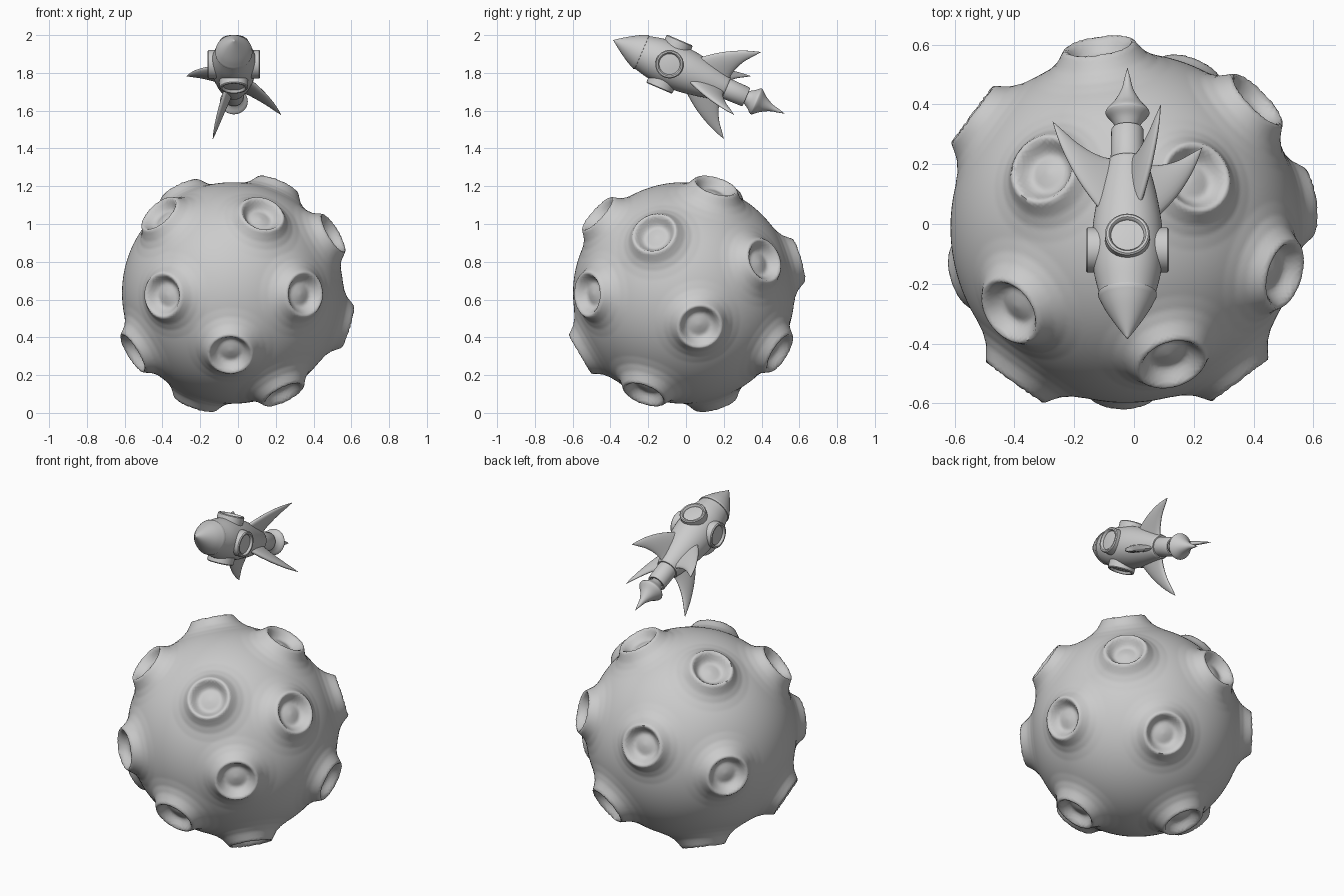
import bpy, bmesh, math
from mathutils import Vector, Matrix

if "Cube" in bpy.data.objects:
    bpy.data.objects.remove(bpy.data.objects["Cube"])

CENTRE = Vector((-0.028, -0.012, 0.635))
# crater directions on the planet
CRATERS = [Vector(c).normalized() for c in (
    (-.58, -.81, -.02), (.60, -.80, -.01), (-.02, -.86, -.51), (.245, -.72, .66),
    (-.61, -.44, .66), (.835, -.245, .495), (-.83, -.25, -.5), (-.432, .307, .848),
    (.373, .265, .889), (.69, .67, .27), (-.14, .955, .27), (-.80, .59, .02),
    (.952, .135, -.28), (.425, -.33, -.845), (.34, .80, -.5), (-.31, .26, -.91))]
# crater section: distance from its middle, height above planet centre
SECTION = [(0, .600), (.035, .595), (.06, .591), (.075, .595), (.09, .615), (.104, .643),
           (.112, .650), (.12, .645), (.135, .629), (.16, .608), (.2, .592), (.25, .586)]


def finish(name, bm, matrix=None, angle=40):
    bmesh.ops.recalc_face_normals(bm, faces=bm.faces)
    me = bpy.data.meshes.new(name)
    bm.to_mesh(me)
    bm.free()
    ob = bpy.data.objects.new(name, me)
    bpy.context.collection.objects.link(ob)
    if matrix:
        ob.matrix_world = matrix
    bpy.ops.object.select_all(action='DESELECT')
    ob.select_set(True)
    bpy.context.view_layer.objects.active = ob
    bpy.ops.object.shade_smooth_by_angle(angle=math.radians(angle))
    return ob


def smooth_path(pts, steps=5):
    """Catmull-Rom curve through the points."""
    p = [Vector(q) for q in pts]
    p = [2 * p[0] - p[1]] + p + [2 * p[-1] - p[-2]]
    out = []
    for i in range(1, len(p) - 2):
        a, b, c, d = p[i - 1:i + 3]
        for k in range(steps):
            t = k / steps
            out.append(.5 * (2 * b + (c - a) * t + (2 * a - 5 * b + 4 * c - d) * t * t
                             + (3 * b - a - 3 * c + d) * t ** 3))
    return [tuple(v) for v in out] + [tuple(p[-2])]


def lathe(name, profile, matrix, segs=48):
    """Revolve (radius, height) points about local z."""
    bm = bmesh.new()
    vs = [bm.verts.new((max(r, 0), 0, h)) for r, h in profile]
    es = [bm.edges.new(e) for e in zip(vs, vs[1:])]
    bmesh.ops.spin(bm, geom=vs + es, cent=(0, 0, 0), axis=(0, 0, 1),
                   angle=2 * math.pi, steps=segs)
    bmesh.ops.remove_doubles(bm, verts=bm.verts, dist=1e-5)
    return finish(name, bm, matrix)


def section_height(d):
    for (d0, h0), (d1, h1) in zip(SECTION, SECTION[1:]):
        if d < d1:
            return h0 + (h1 - h0) * (d - d0) / (d1 - d0) - .586
    return 0


# planet with raised craters
bm = bmesh.new()
bmesh.ops.create_icosphere(bm, subdivisions=7, radius=1)
for v in bm.verts:
    n = v.co.normalized()
    r = .586
    for c in CRATERS:
        dot = n.dot(c)
        if dot > .9:
            r += section_height(.63 * math.acos(min(1, dot)))
    v.co = n * r
finish("planet", bm, Matrix.Translation(CENTRE), 80)

# rocket frame: nose tip at origin, local z towards the nose
tilt = math.radians(23.2)
c, s = math.cos(tilt), math.sin(tilt)
ROCKET = Matrix(((1, 0, 0, -.022), (0, s, -c, -.386), (0, c, s, 1.974), (0, 0, 0, 1)))


def along(pts):
    """(distance from nose, radius) to lathe points."""
    return [(r, -d) for d, r in pts]


# nose, body, nozzle, flame
nose = smooth_path([(0, 0), (.05, .036), (.11, .074), (.158, .098)])
lathe("nose_cone", along(nose + [(.166, .098), (.168, .085), (.168, 0)]), ROCKET)
body = smooth_path([(.166, .094), (.25, .113), (.34, .119), (.43, .114),
                    (.53, .097), (.60, .08), (.648, .066)])
lathe("body", along([(.166, 0)] + body + [(.652, .062), (.652, 0)]), ROCKET)
lathe("nozzle", along([(.64, 0), (.64, .054), (.66, .056), (.762, .054), (.768, .05),
                       (.768, .042), (.74, .038), (.74, 0)]), ROCKET)
flame = smooth_path([(.765, .034), (.795, .052), (.818, .071), (.832, .071), (.865, .044),
                     (.91, .02), (.95, .01), (.99, 0)])
lathe("flame", along([(.745, 0), (.745, .032)] + flame), ROCKET)

# four portholes round the body
rim = [(0, .130), (.03, .129), (.055, .126), (.057, .134), (.062, .139), (.07, .139),
       (.075, .134), (.075, .07), (0, .07)]
for i in range(4):
    m = (ROCKET @ Matrix.Translation((0, 0, -.325)) @ Matrix.Rotation(i * math.pi / 2, 4, 'Z')
         @ Matrix.Rotation(math.pi / 2, 4, 'X'))
    lathe("porthole_%d" % (i + 1), rim, m)

# four swept fins: leading (distance, radius), trailing (distance, radius), half thickness
FIN = smooth_path([(.42, .06, .65, .04, .022), (.47, .115, .648, .085, .021),
                   (.55, .18, .662, .14, .018), (.63, .228, .686, .19, .013),
                   (.69, .255, .715, .231, .008), (.745, .274, .745, .273, .001)], 4)
for i in range(4):
    bm = bmesh.new()
    rings = []
    for d0, r0, d1, r1, th in FIN:
        ring = []
        for k in range(20):
            a = 2 * math.pi * k / 20
            t = .5 - .5 * math.cos(a)
            ring.append(bm.verts.new((th * math.sin(a), r0 + (r1 - r0) * t,
                                      -(d0 + (d1 - d0) * t))))
        rings.append(ring)
    for a, b in zip(rings, rings[1:]):
        for k in range(20):
            j = (k + 1) % 20
            bm.faces.new((a[k], a[j], b[j], b[k]))
    bm.faces.new(rings[0])
    bm.faces.new(rings[-1])
    finish("fin_%d" % (i + 1), bm,
           ROCKET @ Matrix.Rotation(math.radians(-24 + 90 * i), 4, 'Z'), 60)
